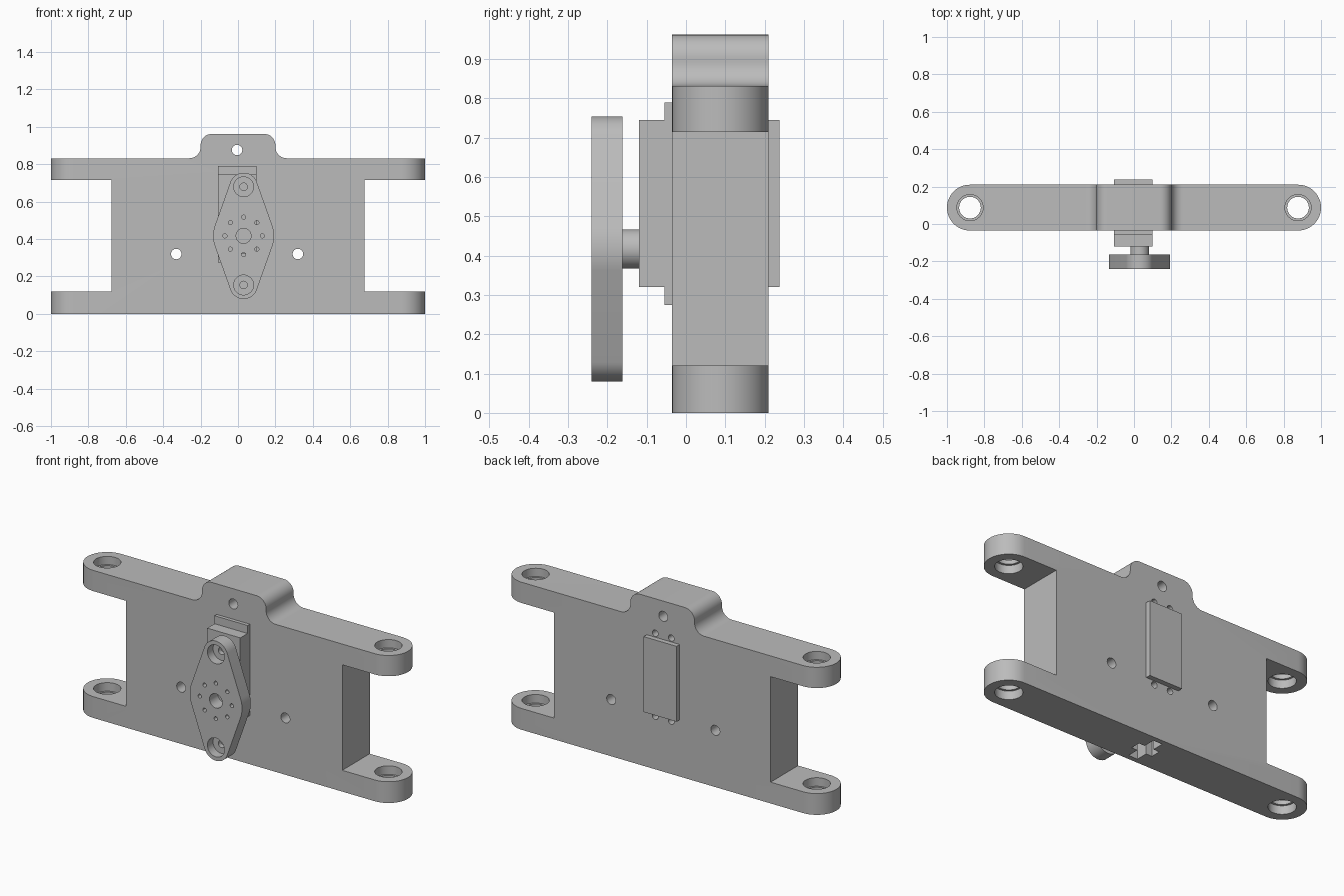
import bpy, bmesh
from math import pi, sin, cos, asin
from mathutils import Vector

cube = bpy.data.objects.get("Cube")
if cube:
    bpy.data.objects.remove(cube, do_unlink=True)

grey = bpy.data.materials.new("plain grey")
grey.use_nodes = True
grey.diffuse_color = (0.5, 0.5, 0.5, 1)
grey.node_tree.nodes["Principled BSDF"].inputs["Base Color"].default_value = grey.diffuse_color


def arc(cx, cz, r, a0, a1, n=12):
    """Points along an arc, angles in units of pi."""
    return [(cx + r * cos(pi * (a0 + (a1 - a0) * i / n)),
             cz + r * sin(pi * (a0 + (a1 - a0) * i / n))) for i in range(n + 1)]


def prism(name, outline, low, high, axis="Y"):
    """Extrude a flat outline along y (outline in xz) or z (outline in xy)."""
    bm = bmesh.new()
    place = (lambda p: (p[0], low, p[1])) if axis == "Y" else (lambda p: (p[0], p[1], low))
    face = bm.faces.new([bm.verts.new(place(p)) for p in outline])
    side = bmesh.ops.extrude_face_region(bm, geom=[face])
    step = Vector((0, high - low, 0) if axis == "Y" else (0, 0, high - low))
    moved = [v for v in side["geom"] if isinstance(v, bmesh.types.BMVert)]
    bmesh.ops.translate(bm, verts=moved, vec=step)
    bmesh.ops.recalc_face_normals(bm, faces=bm.faces)
    mesh = bpy.data.meshes.new(name)
    bm.to_mesh(mesh)
    bm.free()
    mesh.materials.append(grey)
    obj = bpy.data.objects.new(name, mesh)
    bpy.context.collection.objects.link(obj)
    return obj


def disc(name, x, w, r, low, high, axis="Y", n=32):
    return prism(name, arc(x, w, r, 0, 2, n)[:-1], low, high, axis)


def box(name, x0, x1, z0, z1, low, high):
    return prism(name, [(x0, z0), (x1, z0), (x1, z1), (x0, z1)], low, high)


def combine(obj, tool, operation="DIFFERENCE"):
    mod = obj.modifiers.new("shape", "BOOLEAN")
    mod.operation, mod.solver, mod.object = operation, "EXACT", tool
    bpy.context.view_layer.objects.active = obj
    bpy.ops.object.modifier_apply(modifier=mod.name)
    bpy.data.objects.remove(tool, do_unlink=True)


FRONT, BACK = -0.035, 0.21
MID, ROUND = (FRONT + BACK) / 2, (BACK - FRONT) / 2

# Frame: four arms and a filleted hub on top
right_half = ([(0, 0), (1, 0), (1, 0.12), (0.675, 0.12), (0.675, 0.715), (1, 0.715), (1, 0.832)]
              + arc(0.26, 0.892, 0.06, 1.5, 1) + arc(0.14, 0.902, 0.06, 0, 0.5))
left_half = [(-x, z) for x, z in reversed(right_half[1:])]
frame = prism("frame", right_half + left_half, FRONT, BACK)
plan = arc(1 - ROUND, MID, ROUND, -0.5, 0.5, 24) + arc(ROUND - 1, MID, ROUND, 0.5, 1.5, 24)
combine(frame, prism("plan_tool", plan, -0.1, 1.1, "Z"), "INTERSECT")

# Bearing holes in the arms, with a thin lip halfway
for x in (-0.877, 0.877):
    combine(frame, disc("bore", x, MID, 0.058, -0.1, 1, "Z"))
    for low, high in ((0, 0.12), (0.715, 0.832)):
        centre = (low + high) / 2
        combine(frame, disc("seat", x, MID, 0.07, low - 0.05, centre - 0.012, "Z"))
        combine(frame, disc("seat", x, MID, 0.07, centre + 0.012, high + 0.05, "Z"))

# Bolt holes and motor screw holes
for x, z in ((-0.33, 0.32), (0.32, 0.32), (-0.005, 0.876)):
    combine(frame, disc("bolt_hole", x, z, 0.028, -0.1, 0.3))
for x in (-0.055, 0.045):
    for z in (0.298, 0.767):
        combine(frame, disc("screw_hole", x, z, 0.018, -0.1, 0.3, n=20))

# Cross shaped socket underneath
a, b, w = 0.065, 0.095, 0.028
cross = [(w, -b), (w, -w), (a, -w), (a, w), (w, w), (w, b),
         (-w, b), (-w, w), (-a, w), (-a, -w), (-w, -w), (-w, -b)]
combine(frame, prism("socket", [(x, y + MID) for x, y in cross], -0.1, 0.1, "Z"))

# Motor
motor = box("motor_body", -0.108, 0.098, 0.32, 0.745, -0.12, 0.238)
flange = box("motor_flange", -0.108, 0.098, 0.275, 0.79, -0.055, FRONT)
HX, HZ = 0.03, 0.417
shaft = disc("motor_shaft", HX, HZ, 0.05, -0.165, -0.119)

# Horn: tapered lever with rounded ends
BIG, END, REACH = 0.163, 0.075, 0.2625
t = asin((BIG - END) / REACH) / pi
outline = (arc(HX, HZ, BIG, -t, t) + arc(HX, HZ + REACH, END, t, 1 - t, 20)
           + arc(HX, HZ, BIG, 1 - t, 1 + t) + arc(HX, HZ - REACH, END, 1 + t, 2 - t, 20))
horn = prism("horn", outline, -0.24, -0.162)
combine(horn, disc("centre_hole", HX, HZ, 0.04, -0.3, -0.1))
for z in (HZ - REACH, HZ + REACH):
    combine(horn, disc("end_hole", HX, z, 0.02, -0.3, -0.1))
    combine(horn, disc("end_seat", HX, z, 0.053, -0.3, -0.19))
for x, z in arc(HX, HZ, 0.1, 0, 2, 8)[:-1]:
    combine(horn, disc("pin_hole", x, z, 0.011, -0.3, -0.1, n=16))

# Smooth the round surfaces, keep the edges sharp
bpy.ops.object.select_all(action="DESELECT")
for obj in (frame, motor, flange, shaft, horn):
    obj.select_set(True)
bpy.context.view_layer.objects.active = frame
bpy.ops.object.shade_smooth_by_angle(angle=pi / 6)
